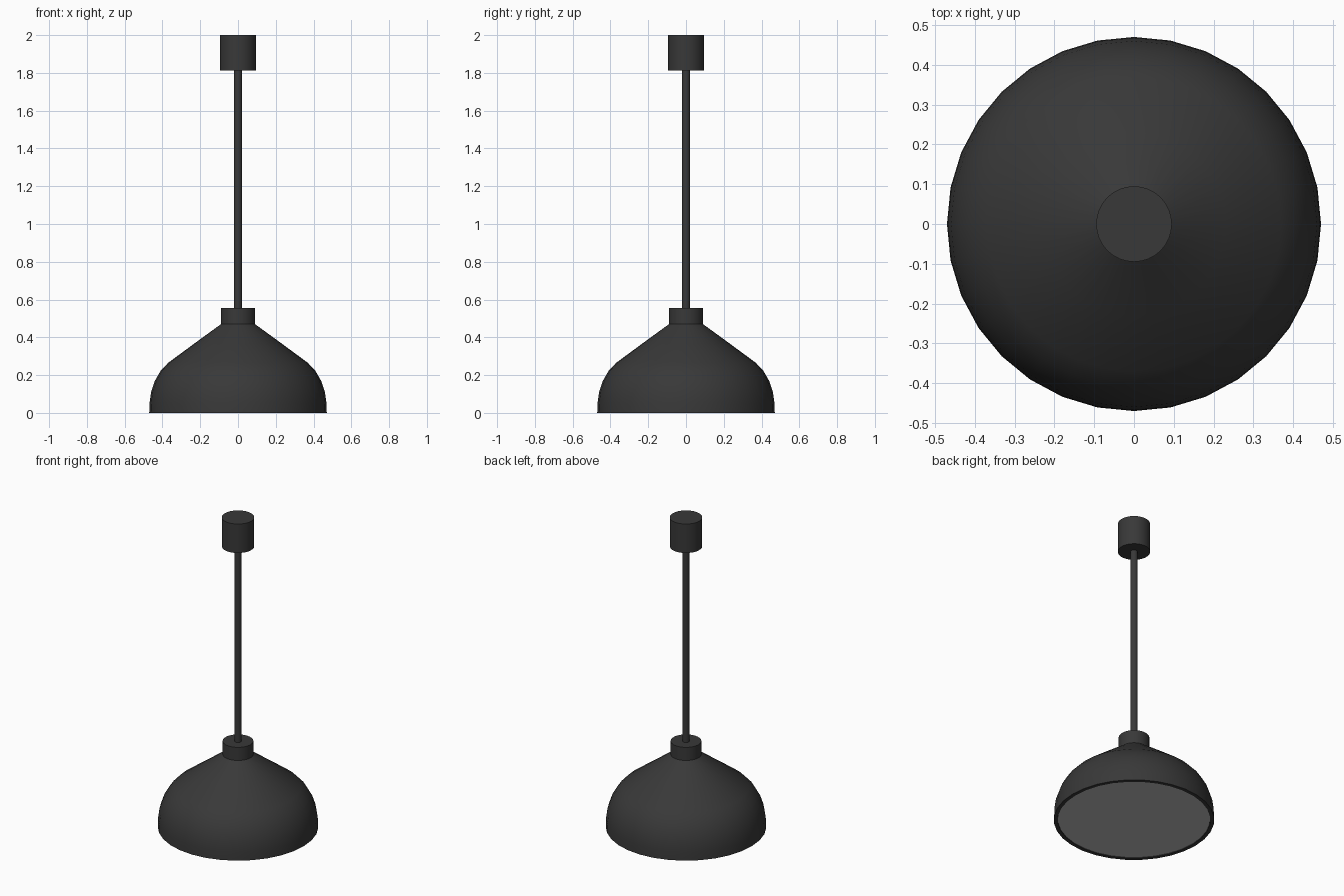
import bpy, bmesh, math

cube = bpy.data.objects.get("Cube")
if cube:
    bpy.data.objects.remove(cube, do_unlink=True)


def material(name, value):
    m = bpy.data.materials.new(name)
    m.use_nodes = True
    colour = (value, value, value, 1)
    m.diffuse_color = colour
    m.node_tree.nodes["Principled BSDF"].inputs["Base Color"].default_value = colour
    return m


black = material("matte_black", 0.04)
white = material("frosted_diffuser", 0.5)


def lathe(name, profile, mat, sides=32):
    """Revolve (radius, height) points around z; radius 0 closes the end."""
    bm = bmesh.new()
    verts = [bm.verts.new((r, 0, z)) for r, z in profile]
    edges = [bm.edges.new(pair) for pair in zip(verts, verts[1:])]
    bmesh.ops.spin(bm, geom=verts + edges, cent=(0, 0, 0), axis=(0, 0, 1),
                   angle=math.tau, steps=sides, use_merge=True)
    bmesh.ops.remove_doubles(bm, verts=bm.verts, dist=1e-5)
    bmesh.ops.recalc_face_normals(bm, faces=bm.faces)
    mesh = bpy.data.meshes.new(name)
    bm.to_mesh(mesh)
    bm.free()
    mesh.materials.append(mat)
    obj = bpy.data.objects.new(name, mesh)
    bpy.context.collection.objects.link(obj)
    bpy.ops.object.select_all(action="DESELECT")
    obj.select_set(True)
    bpy.context.view_layer.objects.active = obj
    bpy.ops.object.shade_smooth_by_angle(angle=math.radians(35))
    return obj


def cylinder(name, radius, bottom, top, mat, sides=32):
    return lathe(name, [(0, bottom), (radius, bottom), (radius, top), (0, top)], mat, sides)


# Shade: bell-shaped outer wall, bottom rim and inner wall up to the diffuser
lathe("shade", [(0, 0.47), (0.09, 0.47), (0.23, 0.368), (0.37, 0.265), (0.41, 0.222),
                (0.44, 0.17), (0.46, 0.112), (0.468, 0.055), (0.47, 0),
                (0.447, 0), (0.447, 0.02), (0, 0.02)], black)

# Diffuser closing the opening
cylinder("diffuser", 0.446, 0.003, 0.018, white)

# Collar, hanging rod and ceiling canopy
cylinder("collar", 0.09, 0.465, 0.555, black)
cylinder("rod", 0.022, 0.55, 1.82, black, 16)
cylinder("ceiling_canopy", 0.095, 1.813, 2.0, black)
